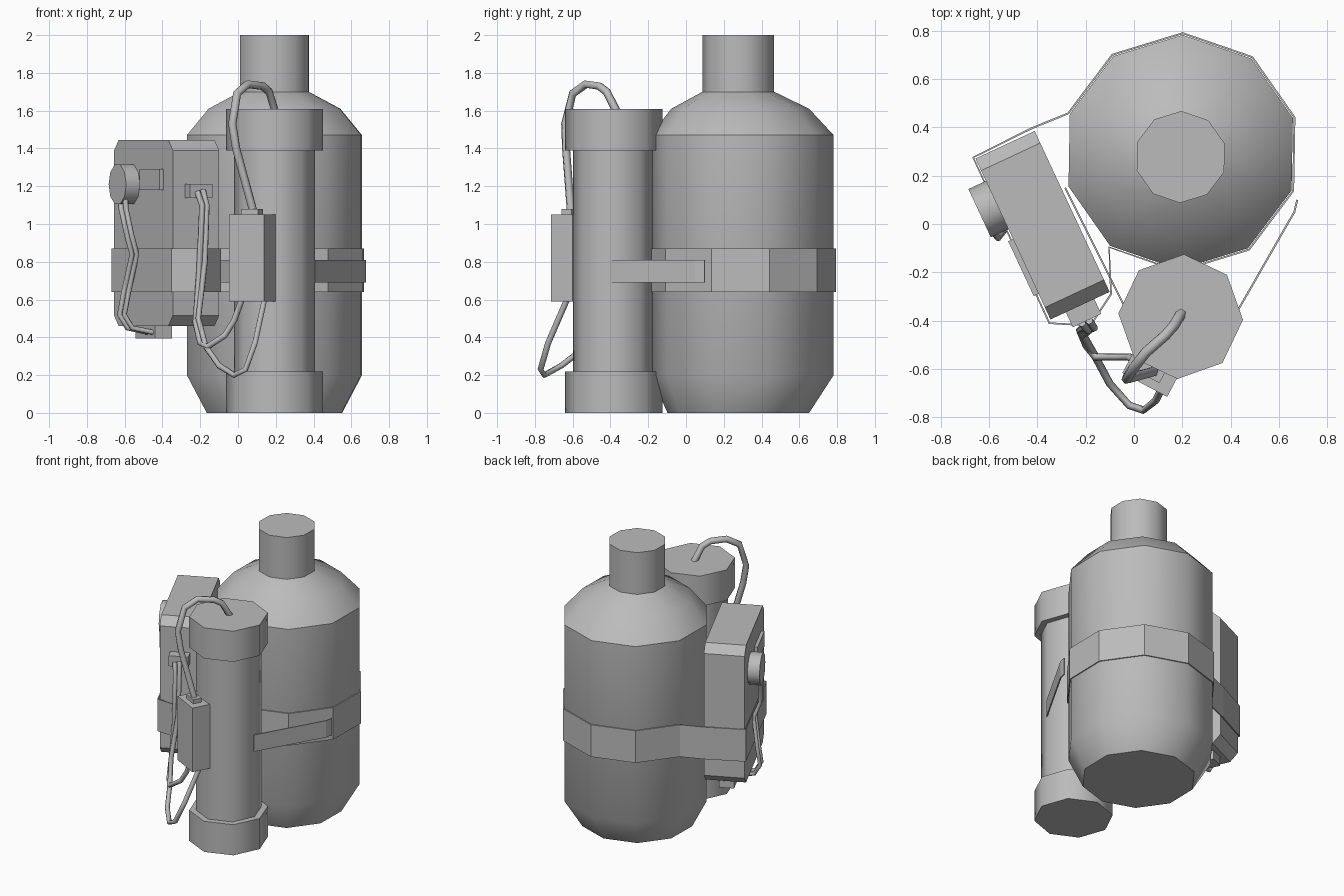
import bpy, bmesh, math
from mathutils import Matrix, Vector

cube = bpy.data.objects.get("Cube")
if cube:
    bpy.data.objects.remove(cube, do_unlink=True)

grey = bpy.data.materials.new("plain grey")
grey.use_nodes = True
grey.diffuse_color = (0.5, 0.5, 0.5, 1)
grey.node_tree.nodes["Principled BSDF"].inputs["Base Color"].default_value = (0.5, 0.5, 0.5, 1)


def finish(name, bm, matrix=None, fix=True):
    if fix:
        bmesh.ops.recalc_face_normals(bm, faces=bm.faces)
    mesh = bpy.data.meshes.new(name)
    bm.to_mesh(mesh)
    bm.free()
    mesh.materials.append(grey)
    obj = bpy.data.objects.new(name, mesh)
    bpy.context.collection.objects.link(obj)
    if matrix:
        obj.matrix_world = matrix
    return obj


def lathe(name, profile, sides, turn, matrix):
    """Rings of (radius, height, y shift), smooth around, sharp at strong rims."""
    bm = bmesh.new()
    rings = []
    for r, z, dy in profile:
        angles = [math.radians(turn) + math.tau * i / sides for i in range(sides)]
        rings.append([bm.verts.new((r * math.cos(a), r * math.sin(a) + dy, z)) for a in angles])
    for a, b in zip(rings, rings[1:]):
        for i in range(sides):
            j = (i + 1) % sides
            bm.faces.new((a[i], a[j], b[j], b[i])).smooth = True
    bm.faces.new(rings[0][::-1])
    bm.faces.new(rings[-1])
    bmesh.ops.recalc_face_normals(bm, faces=bm.faces)
    for e in bm.edges:
        level = abs(e.verts[0].co.z - e.verts[1].co.z) < 0.001
        if level and e.calc_face_angle(0) > math.radians(35):
            e.smooth = False
    return finish(name, bm, matrix)


def box(name, size, centre, matrix):
    bm = bmesh.new()
    bmesh.ops.create_cube(bm, size=1, matrix=Matrix.Translation(centre) @ Matrix.Diagonal((*size, 1)))
    return finish(name, bm, matrix)


def band(name, path, z0, z1, closed):
    """Thin strap following a plan path."""
    bm = bmesh.new()
    low = [bm.verts.new((x, y, z0)) for x, y in path]
    high = [bm.verts.new((x, y, z1)) for x, y in path]
    n = len(path)
    for i in range(n if closed else n - 1):
        j = (i + 1) % n
        bm.faces.new((low[i], low[j], high[j], high[i]))
    obj = finish(name, bm, fix=closed)
    mod = obj.modifiers.new("thickness", 'SOLIDIFY')
    mod.thickness = 0.008
    mod.offset = 0
    return obj


def wire(name, points, radius, matrix=None):
    curve = bpy.data.curves.new(name, 'CURVE')
    curve.dimensions = '3D'
    curve.bevel_depth = radius
    curve.bevel_resolution = 1
    curve.use_fill_caps = True
    line = curve.splines.new('POLY')
    line.points.add(len(points) - 1)
    for p, co in zip(line.points, points):
        p.co = (*co, 1)
    line.use_smooth = True
    curve.materials.append(grey)
    obj = bpy.data.objects.new(name, curve)
    bpy.context.collection.objects.link(obj)
    if matrix:
        obj.matrix_world = matrix


def place(x, y, degrees=0):
    return Matrix.Translation((x, y, 0)) @ Matrix.Rotation(math.radians(degrees), 4, 'Z')


# Large tank with shoulder and neck
lathe("large_tank", [(0.375, 0, -0.02), (0.485, 0.2, 0), (0.485, 1.47, 0), (0.365, 1.61, -0.01),
                     (0.19, 1.7, -0.02), (0.19, 2, -0.02)], 10, 89, place(0.193, 0.297))

# Slim cylinder with wider end caps
slim = place(0.193, -0.383, 0)
lathe("slim_cylinder", [(0.215, 0.2, 0), (0.215, 1.4, 0)], 8, 87, slim)
for name, z in (("bottom_cap", 0), ("top_cap", 1.39)):
    lathe(name, [(0.258, z, 0), (0.258, z + 0.22, 0)], 8, 87, slim)

# Side pack: chamfered outline extruded through its depth, outer face on local -y
pack = place(-0.378, -0.005, -65)
bm = bmesh.new()
hx, lo, hi, c = 0.367, 0.46, 1.445, 0.055
outline = [(-hx + c, lo), (hx - c, lo), (hx, lo + c), (hx, hi - c),
           (hx - c, hi), (-hx + c, hi), (-hx, hi - c), (-hx, lo + c)]
face = bm.faces.new([bm.verts.new((x, -0.135, z)) for x, z in outline])
grown = bmesh.ops.extrude_face_region(bm, geom=[face])["geom"]
bmesh.ops.translate(bm, vec=(0, 0.27, 0), verts=[v for v in grown if isinstance(v, bmesh.types.BMVert)])
finish("side_pack", bm, pack)

# Pack fittings
lathe("pack_knob", [(0.11, 0, 0), (0.11, 0.085, 0)], 10, 0,
      pack @ Matrix.Translation((-0.155, -0.13, 1.21)) @ Matrix.Rotation(math.pi / 2, 4, 'X'))
box("knob_plate", (0.25, 0.04, 0.11), (0.125, -0.137, 1.235), pack)
box("end_socket", (0.08, 0.13, 0.075), (0.395, 0, 1.175), pack)
box("bottom_socket", (0.24, 0.1, 0.08), (-0.16, 0, 0.435), pack)

# Small control unit on the slim cylinder
unit = place(0.075, -0.608, -28)
box("control_unit", (0.21, 0.13, 0.46), (0, 0, 0.82), unit)
box("unit_plug", (0.1, 0.06, 0.05), (0, 0, 1.055), unit)

# Wide strap round the tank and the pack
around = [(0.193 + 0.492 * math.cos(math.radians(a)), 0.297 + 0.492 * math.sin(math.radians(a)))
          for a in range(-127, 162, 36)]
band("wide_strap", around + [(-0.425, 0.395), (-0.665, 0.275), (-0.35, -0.41), (-0.18, -0.42), (-0.095, -0.29)],
     0.64, 0.87, True)

# Narrow straps holding the slim cylinder
band("narrow_strap_left", [(0.675, 0.1), (0.663, 0.05), (0.405, -0.4)], 0.69, 0.81, False)
band("narrow_strap_right", [(-0.285, 0.15), (-0.02, -0.38)], 0.69, 0.81, False)

# Hose from the slim cylinder to the control unit
wire("top_hose", [(0.195, -0.37, 1.6), (0.165, -0.42, 1.7), (0.13, -0.46, 1.73), (0.05, -0.53, 1.74),
                  (-0.005, -0.6, 1.69), (-0.03, -0.64, 1.53), (-0.01, -0.635, 1.4), (0.08, -0.61, 1.07)], 0.022)

# Cables from the control unit to the end socket
wire("short_cable", [(0.02, -0.57, 0.6), (-0.02, -0.55, 0.49), (-0.07, -0.55, 0.41), (-0.16, -0.55, 0.35),
                     (-0.2, -0.5, 0.37), (-0.225, -0.44, 0.48), (-0.205, -0.43, 0.75), (-0.19, -0.44, 1.1),
                     (-0.215, -0.41, 1.17)], 0.016)
wire("long_cable", [(0.14, -0.63, 0.6), (0.09, -0.73, 0.37), (0.04, -0.77, 0.23), (-0.02, -0.75, 0.2),
                    (-0.1, -0.66, 0.25), (-0.17, -0.53, 0.35), (-0.21, -0.46, 0.5), (-0.175, -0.43, 0.8),
                    (-0.165, -0.43, 1.1), (-0.185, -0.4, 1.18)], 0.016)

# Twin cables from the knob to the bottom socket
for side, shift in (("front", 0.03), ("rear", -0.03)):
    wire("knob_cable_" + side, [(-0.14 + shift, -0.19, 1.16), (-0.11 + shift, -0.2, 1.08), (-0.06 + shift, -0.19, 0.94),
                                (-0.08 + shift, -0.15, 0.84), (-0.12 + shift, -0.18, 0.64), (-0.13 + shift, -0.2, 0.52),
                                (-0.12 + shift, -0.16, 0.45), (-0.1 + shift, -0.04, 0.425)], 0.014, pack)
